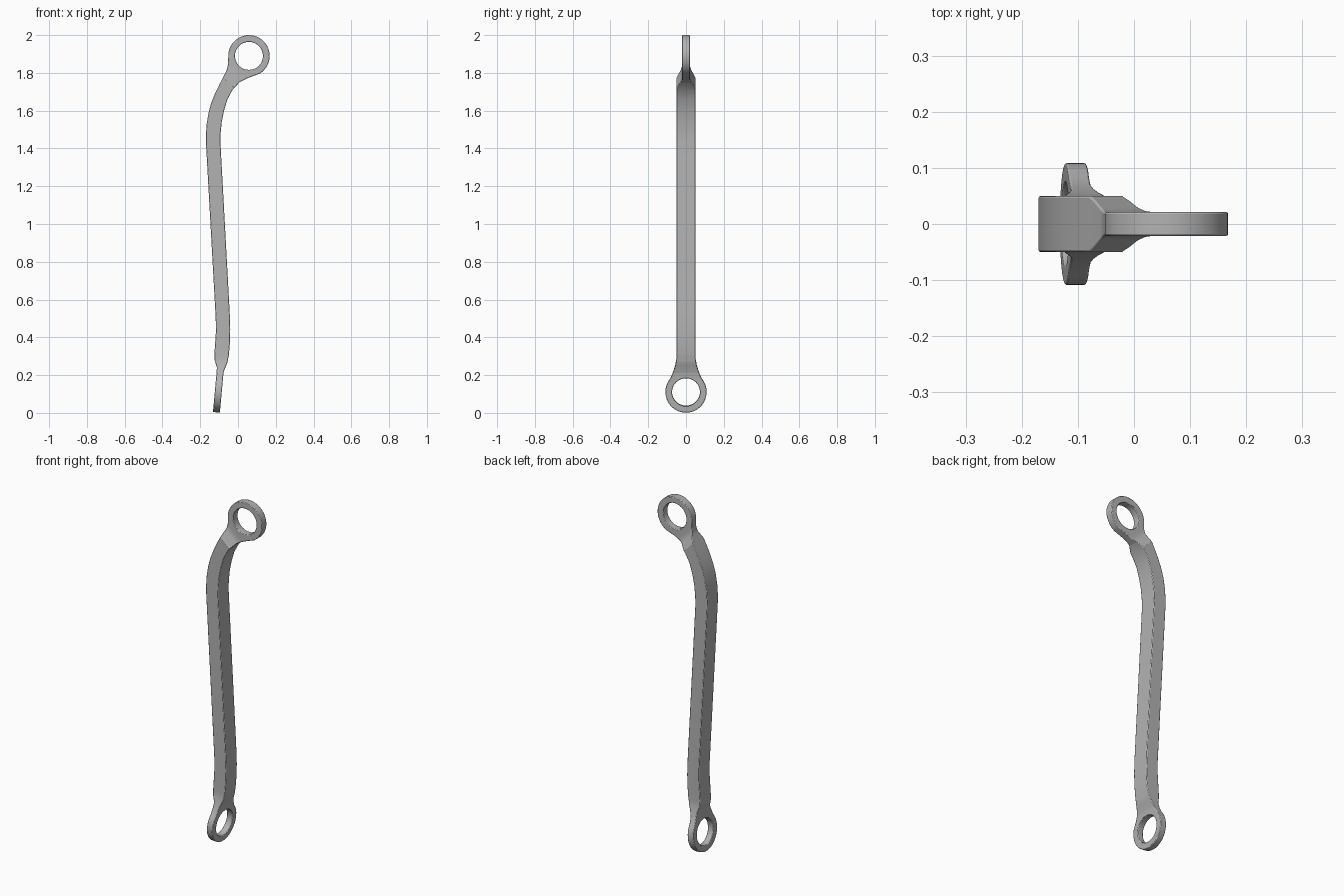
import bpy, bmesh
from math import radians, sin, cos
from mathutils import Vector

cube = bpy.data.objects.get("Cube")
if cube:
    bpy.data.objects.remove(cube, do_unlink=True)

steel = bpy.data.materials.new("satin steel grey")
steel.use_nodes = True
GREY = (0.45, 0.45, 0.45, 1)
steel.diffuse_color = GREY
steel.node_tree.nodes["Principled BSDF"].inputs["Base Color"].default_value = GREY


def arc(cx, cy, r, start, end, steps):
    """Points along an arc, angles in degrees."""
    angles = [radians(start + (end - start) * i / steps) for i in range(steps + 1)]
    return [(cx + r * cos(a), cy + r * sin(a)) for a in angles]


def prism(name, points, origin, u, v, depth):
    """Profile in the u, v plane, extruded both ways along its normal."""
    n = u.cross(v)
    bm = bmesh.new()
    verts = [bm.verts.new(origin + u * a + v * b - n * depth) for a, b in points]
    face = bm.faces.new(verts)
    new = bmesh.ops.extrude_face_region(bm, geom=[face])["geom"]
    bmesh.ops.translate(bm, vec=n * depth * 2,
                        verts=[g for g in new if isinstance(g, bmesh.types.BMVert)])
    bmesh.ops.recalc_face_normals(bm, faces=bm.faces)
    mesh = bpy.data.meshes.new(name)
    bm.to_mesh(mesh)
    bm.free()
    mesh.materials.append(steel)
    obj = bpy.data.objects.new(name, mesh)
    bpy.context.collection.objects.link(obj)
    return obj


def mirrored(half):
    """Close a profile by repeating it on the other side of its axis."""
    return half + [(-a, b) for a, b in reversed(half)]


def combine(body, cutter, operation):
    cutter.hide_render = True
    mod = body.modifiers.new("shape", "BOOLEAN")
    mod.operation, mod.solver, mod.object = operation, "EXACT", cutter
    bpy.ops.object.modifier_apply(modifier=mod.name)
    bpy.data.objects.remove(cutter, do_unlink=True)


X, Y, Z = Vector((1, 0, 0)), Vector((0, 1, 0)), Vector((0, 0, 1))
ZERO = Vector((0, 0, 0))

# Curved arm with the upper ring, seen from the front
upper = (0.058, 1.89)
outline = arc(*upper, 0.11, -58, 185, 22)
outline += [(-0.052, 1.85), (-0.058, 1.82), (-0.072, 1.79), (-0.098, 1.74),
            (-0.122, 1.69), (-0.142, 1.64), (-0.156, 1.59), (-0.166, 1.53),
            (-0.17, 1.47), (-0.169, 1.42), (-0.118, 0.5), (-0.117, 0.43),
            (-0.125, 0.31), (-0.124, 0.28), (-0.112, 0.24), (-0.113, 0.22),
            (-0.142, -0.1), (-0.105, -0.1), (-0.077, 0.21), (-0.071, 0.23),
            (-0.055, 0.27), (-0.048, 0.31), (-0.043, 0.37), (-0.041, 0.44),
            (-0.044, 0.53), (-0.093, 1.43), (-0.092, 1.48), (-0.086, 1.54),
            (-0.074, 1.6), (-0.056, 1.66), (-0.029, 1.71), (0.008, 1.75),
            (0.05, 1.772)]
link = prism("link_arm", outline, ZERO, X, Z, 0.2)
bpy.context.view_layer.objects.active = link
link.select_set(True)

# Lower ring and arm width, on a slightly tilted axis
lower = Vector((-0.105, 0, 0.111))
up = Vector((sin(radians(5.1)), 0, cos(radians(5.1))))
side = arc(0, 0, 0.109, -84, 40, 12) + [(0.068, 0.106), (0.057, 0.142),
                                        (0.0515, 0.17), (0.05, 0.195), (0.05, 2.2)]
combine(link, prism("width_cutter", mirrored(side), lower, Y, up, 0.6), "INTERSECT")

# Thinning of the arm into the upper ring
along = Vector((0.68, 0, 0.733)).normalized()
taper = [(0.2, -1), (0.06, 1.235), (0.049, 1.25), (0.043, 1.264), (0.029, 1.29),
         (0.023, 1.304), (0.021, 1.32), (0.021, 2)]
combine(link, prism("taper_cutter", mirrored(taper), ZERO, Y, along, 2.5), "INTERSECT")

# Ring holes
hole = arc(0, 0, 0.074, 0, 348.75, 31)
combine(link, prism("upper_hole", hole, Vector((upper[0], 0, upper[1])), X, Z, 0.3),
        "DIFFERENCE")
combine(link, prism("lower_hole", hole, lower, Y, up, 0.2), "DIFFERENCE")

# Clean seams, soften the edges and shade smooth
bm = bmesh.new()
bm.from_mesh(link.data)
bmesh.ops.remove_doubles(bm, verts=bm.verts, dist=0.0015)
bmesh.ops.recalc_face_normals(bm, faces=bm.faces)
bm.to_mesh(link.data)
bm.free()
bevel = link.modifiers.new("soft edges", "BEVEL")
bevel.width, bevel.segments = 0.004, 2
bevel.limit_method, bevel.angle_limit = "ANGLE", radians(50)
bpy.ops.object.shade_smooth_by_angle(angle=radians(35))
